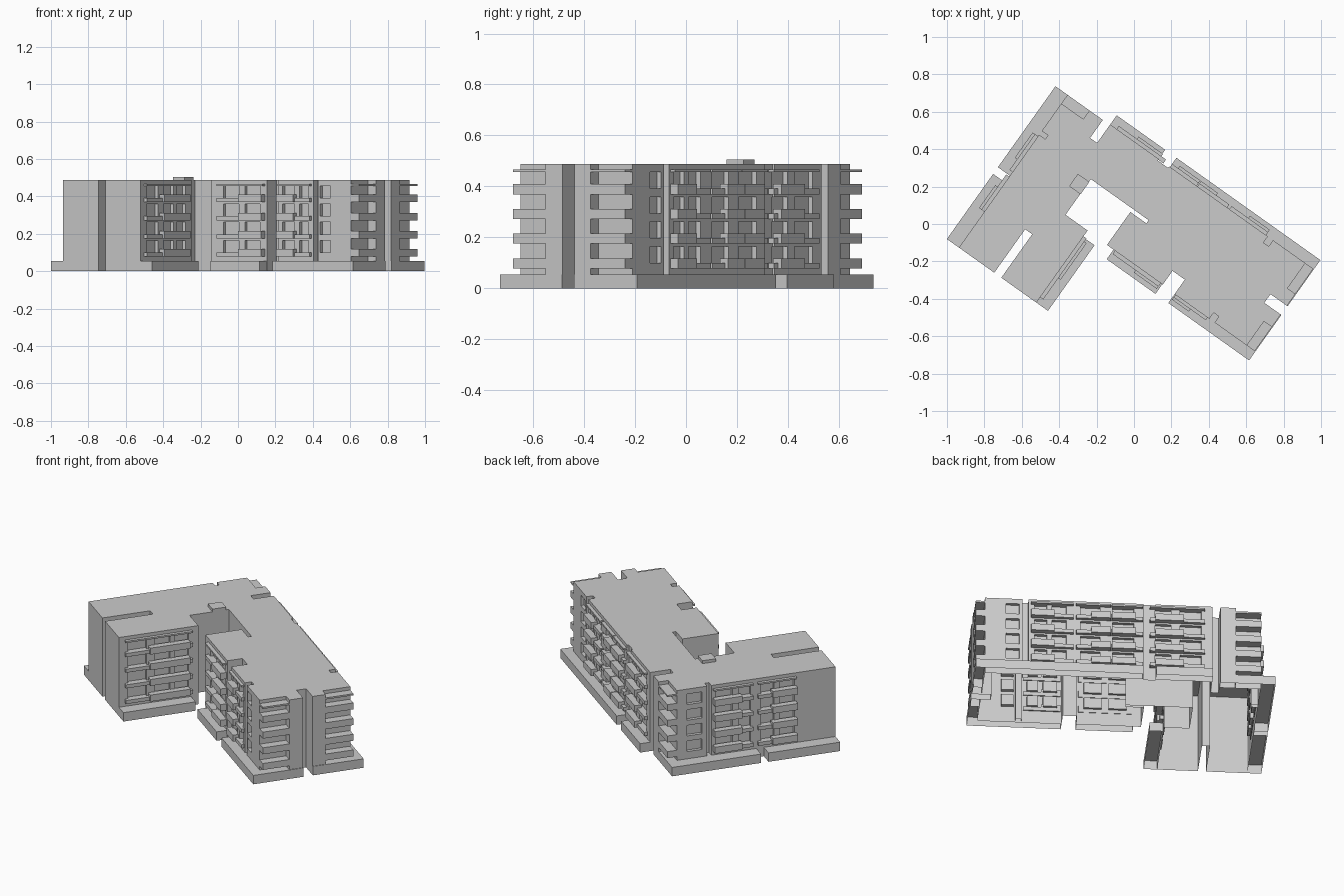
import bpy, bmesh
from math import radians
from mathutils import Matrix

if "Cube" in bpy.data.objects:
    bpy.data.objects.remove(bpy.data.objects["Cube"])

# everything is laid out in the building's own axes (p, q), then turned on the site
ROT = Matrix.Rotation(radians(-35.4), 4, 'Z')
PITCH, ROOF, BASE = 0.097, 0.487, 0.055


def finish(bm, name):
    bmesh.ops.recalc_face_normals(bm, faces=bm.faces)
    bm.transform(ROT)
    me = bpy.data.meshes.new(name)
    bm.to_mesh(me)
    bm.free()
    ob = bpy.data.objects.new(name, me)
    bpy.context.collection.objects.link(ob)
    return ob


def add_prism(bm, pts, z0, z1, bottom=True):
    lo = [bm.verts.new((p, q, z0)) for p, q in pts]
    hi = [bm.verts.new((p, q, z1)) for p, q in pts]
    bm.faces.new(hi)
    if bottom:
        bm.faces.new(lo[::-1])
    n = len(pts)
    for i in range(n):
        j = (i + 1) % n
        bm.faces.new((lo[i], lo[j], hi[j], hi[i]))


def rect(p0, p1, q0, q1):
    return [(p0, q0), (p1, q0), (p1, q1), (p0, q1)]


def on_wall(wall, s0, s1, d0, d1):
    """Rectangle running s0..s1 along a wall, d0..d1 outward from it."""
    axis, at, sign = wall
    a, b = sorted((at + sign * d0, at + sign * d1))
    return rect(a, b, s0, s1) if axis == 'p' else rect(s0, s1, a, b)


NORTH, SOUTH = ('q', 0.36, 1), ('q', -0.177, -1)
EAST, WEST = ('p', 0.868, 1), ('p', -0.69, -1)
COURT, WING_N = ('p', -0.182, 1), ('q', 0.30, 1)

# main body with piers, notches and vertical grooves
body_bm = bmesh.new()
add_prism(body_bm, [
    (-.69, .30), (-.546, .30), (-.546, .357), (-.458, .357), (-.458, .239),
    (-.412, .239), (-.412, .36), (-.092, .36), (-.092, .35), (-.025, .35),
    (-.025, .36), (.622, .36), (.622, .32), (.656, .32), (.656, .36),
    (.868, .36), (.868, .195), (.92, .195), (.92, .117), (.812, .117),
    (.812, .06), (.92, .06), (.92, -.022), (.868, -.022), (.868, -.18),
    (.656, -.18), (.656, -.14), (.622, -.14), (.622, -.18), (.394, -.18),
    (.394, -.085), (.313, -.085), (.313, -.175), (-.053, -.175),
    (-.053, .041), (.052, .041), (.052, .062), (-.327, .062), (-.327, -.172),
    (-.182, -.172), (-.182, -.645), (-.412, -.645), (-.412, -.36),
    (-.458, -.36), (-.458, -.645), (-.69, -.645), (-.69, .095),
    (-.65, .095), (-.65, .12), (-.69, .12)], 0, ROOF)
body = finish(body_bm, "building_body")

# window openings, four storeys each
windows = [
    (NORTH, [(.675, .75), (.41, .49), (.52, .59), (.22, .33), (.03, .15),
             (-.18, -.09), (-.35, -.23)]),
    (SOUTH, [(.665, .735), (.42, .50), (.53, .59), (.03, .13), (.17, .27)]),
    (WEST, [(.15, .24), (-.03, .07), (-.14, -.07), (-.28, -.20), (-.40, -.31)]),
    (COURT, [(-.59, -.48), (-.43, -.34), (-.31, -.23)]),
]
cut_bm = bmesh.new()
for wall, spans in windows:
    for s0, s1 in spans:
        for k in range(4):
            z = 0.1 + PITCH * k
            add_prism(cut_bm, on_wall(wall, s0, s1, -.02, .02), z, z + 0.065)
cutter = finish(cut_bm, "window_cutter")
cutter.hide_render = True
mod = body.modifiers.new("windows", 'BOOLEAN')
mod.operation, mod.solver, mod.object = 'DIFFERENCE', 'EXACT', cutter
bpy.context.view_layer.update()
dg = bpy.context.evaluated_depsgraph_get()
cut_mesh = bpy.data.meshes.new_from_object(body.evaluated_get(dg))
body.modifiers.clear()
body.data = cut_mesh
bpy.data.objects.remove(cutter)

# the body is a hollow shell, open underneath
bm = bmesh.new()
bm.from_mesh(body.data)
under = [f for f in bm.faces if all(v.co.z < 1e-4 for v in f.verts)]
bmesh.ops.delete(bm, geom=under, context='FACES')
bm.to_mesh(body.data)
bm.free()

# low terrace strips round the foot, open underneath
base_bm = bmesh.new()
for pts in [
    [(-.769, -.174), (-.69, -.174), (-.69, .30), (-.458, .30), (-.458, .357), (-.769, .357)],
    rect(-.769, -.69, -.645, -.218),
    rect(-.182, -.106, -.645, -.215),
    rect(-.412, -.094, .36, .42),
    [(-.02, .36), (.868, .36), (.868, .117), (.924, .117), (.924, .42), (-.02, .42)],
    [(.394, -.238), (.924, -.238), (.924, .06), (.868, .06), (.868, -.18), (.394, -.18)],
    rect(-.01, .31, -.238, -.175),
    # sills filling the foot of each groove
    rect(.622, .656, .32, .36), rect(.622, .656, -.18, -.14), rect(-.69, -.65, .095, .12),
]:
    add_prism(base_bm, pts, 0, BASE, bottom=False)
finish(base_bm, "terrace_base")

# balconies: thin slab over the full span, tall parapet on the deeper part
balconies = [
    (NORTH, .37, .61, .48, .61), (NORTH, .16, .355, .16, .27),
    (NORTH, -.02, .155, .02, .155), (NORTH, -.37, -.06, -.25, -.09),
    (SOUTH, .0, .30, .15, .30), (SOUTH, .40, .61, .40, .51),
    (COURT, -.61, -.21, -.47, -.23),
    (WEST, -.15, .085, -.08, .085), (WEST, -.41, -.18, -.41, -.26),
]
bal_bm = bmesh.new()
for wall, s0, s1, t0, t1 in balconies:
    for k in range(4):
        z = 0.078 + PITCH * k
        add_prism(bal_bm, on_wall(wall, s0, s1, -.005, .02), z, z + .022)
        add_prism(bal_bm, on_wall(wall, t0, t1, -.005, .035), z, z + .04)
    add_prism(bal_bm, on_wall(wall, s0, s1, -.005, .02), .456, .466)
finish(bal_bm, "balconies")

# corner balconies at the wing ends, flush with the piers
cor_bm = bmesh.new()
for pts in [rect(.862, .92, -.18, -.022), rect(.862, .92, .195, .36),
            rect(-.69, -.546, .294, .357)]:
    for k in range(4):
        z = 0.078 + PITCH * k
        add_prism(cor_bm, pts, z, z + .04)
    add_prism(cor_bm, pts, .456, .466)
finish(cor_bm, "corner_balconies")

# lift housing on the roof
lift_bm = bmesh.new()
add_prism(lift_bm, rect(-.40, -.325, -.036, .045), ROOF, .505, bottom=False)
finish(lift_bm, "roof_lift_housing")
